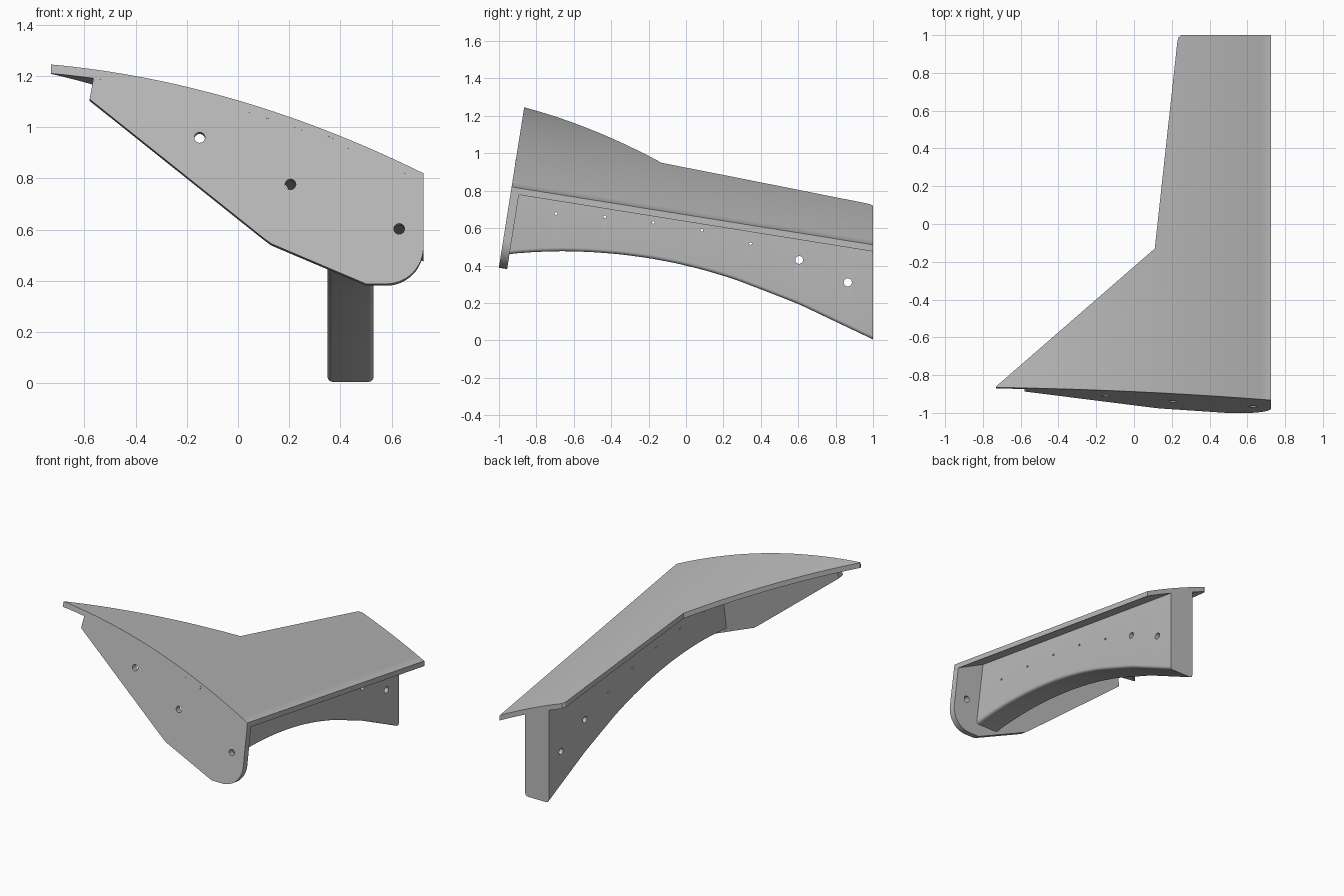
import bpy, bmesh, math
from mathutils import Vector, Matrix

cube = bpy.data.objects.get("Cube")
if cube:
    bpy.data.objects.remove(cube, do_unlink=True)

grey = bpy.data.materials.new("plain grey")
grey.use_nodes = True
COLOUR = (0.5, 0.5, 0.5, 1)
grey.diffuse_color = COLOUR
grey.node_tree.nodes["Principled BSDF"].inputs["Base Color"].default_value = COLOUR

AXIS = Vector((0, 0.987, -0.158))    # sloping direction the sheet runs along
SHEET = 0.035                        # sheet thickness
PLATE = 0.045                        # front plate thickness


def crown(x):
    """Height of the curved top where it meets the front plane."""
    return 1.105 - 0.293 * x - 0.138 * x * x


def front(x, z):
    """Point on the tilted front plane."""
    return Vector((x, -1.062 + 0.158 * z, z))


def top_z(x, y, drop=0):
    z = crown(x) - drop
    return z - 0.16 * (y - front(x, z).y)


def lerp(points, v):
    for (a, p), (b, q) in zip(points, points[1:]):
        if v <= b:
            return p + (q - p) * (v - a) / (b - a)
    return points[-1][1]


def make(name, bm):
    bmesh.ops.recalc_face_normals(bm, faces=bm.faces)
    mesh = bpy.data.meshes.new(name)
    bm.to_mesh(mesh)
    bm.free()
    mesh.materials.append(grey)
    ob = bpy.data.objects.new(name, mesh)
    bpy.context.collection.objects.link(ob)
    return ob


def loft(name, rings):
    """Skin closed rings of points and cap both ends."""
    bm = bmesh.new()
    rows = [[bm.verts.new(p) for p in ring] for ring in rings]
    n = len(rows[0])
    for a, b in zip(rows, rows[1:]):
        for i in range(n):
            j = (i + 1) % n
            bm.faces.new((a[i], a[j], b[j], b[i]))
    bm.faces.new(rows[0])
    bm.faces.new(rows[-1])
    return make(name, bm)


def drill(ob, holes, direction):
    """Cut round holes, given as (centre, radius), through a part."""
    bm = bmesh.new()
    turn = direction.to_track_quat('Z', 'Y').to_matrix().to_4x4()
    for centre, r in holes:
        bmesh.ops.create_cone(bm, cap_ends=True, segments=24, radius1=r, radius2=r,
                              depth=0.4, matrix=Matrix.Translation(centre) @ turn)
    cutter = make("hole_cutter", bm)
    cutter.hide_render = True
    mod = ob.modifiers.new("holes", 'BOOLEAN')
    mod.operation = 'DIFFERENCE'
    mod.solver = 'EXACT'
    mod.object = cutter
    bpy.context.view_layer.objects.active = ob
    bpy.ops.object.modifier_apply(modifier=mod.name)
    bpy.data.objects.remove(cutter, do_unlink=True)


# Curved top sheet: cross-sections at steps of x, rear edge follows the outline
rear = [(-0.73, -0.86), (0.11, -0.13), (0.23, 0.97), (0.236, 0.988), (0.25, 1.0), (0.725, 1.0)]
xs = {x for x, _ in rear} | {-0.73 + 1.455 * i / 30 for i in range(31)}
rings = []
for x in sorted(xs):
    z, y = crown(x), lerp(rear, x)
    rings.append([front(x, z), Vector((x, y, top_z(x, y))),
                  Vector((x, y, top_z(x, y, SHEET))), front(x, z - SHEET)])
top_sheet = loft("top_sheet", rings)

# Front plate: outline on the tilted plane, given thickness along the sheet
outline = [(-0.565, crown(-0.565) - SHEET), (-0.58, 1.11), (0.10, 0.567),
           (0.13, 0.545), (0.5, 0.388)]
outline += [(0.58 + 0.145 * math.sin(a), 0.533 - 0.145 * math.cos(a))
            for a in [math.pi / 2 * i / 12 for i in range(13)]]
outline += [(x, crown(x) - SHEET) for x in [0.725 - 1.29 * i / 24 for i in range(24)]]
base = [front(x, z) for x, z in outline]
front_plate = loft("front_plate", [base, [p + AXIS * PLATE for p in base]])
drill(front_plate, [(front(x, z), 0.021) for x, z in
                    [(-0.15, 0.96), (0.205, 0.777), (0.63, 0.603)]], AXIS)

# Deep rib under the sheet, with an arched and rounded lower edge
X1, X2, R = 0.35, 0.53, 0.02
arch = [(-1.0, 0.452), (-0.95, 0.462), (-0.8, 0.473), (-0.65, 0.477), (-0.5, 0.472),
        (-0.35, 0.46), (-0.2, 0.44), (-0.05, 0.412), (0.1, 0.375), (0.25, 0.33),
        (0.4, 0.273), (0.6, 0.195), (0.8, 0.1), (1.0, 0.005)]
corner = [math.pi / 2 * i / 5 for i in range(6)]
rings = []
for i in range(41):
    y = -0.96 + 1.96 * i / 40
    low = lerp(arch, y)
    ring = [Vector((X1, y, top_z(X1, y, 0.02))), ]
    ring += [Vector((X1 + R - R * math.cos(a), y, low + R - R * math.sin(a))) for a in corner]
    ring += [Vector((X2 - R + R * math.sin(a), y, low + R - R * math.cos(a))) for a in corner]
    ring += [Vector((X2, y, top_z(X2, y, 0.02)))]
    if i == 0:      # first section lies inside the tilted front plate
        ring = [front(p.x, p.z) + AXIS * 0.02 for p in ring]
    rings.append(ring)
rib = loft("rib", rings)
holes = [(0.605, 0.43, 0.021), (0.865, 0.31, 0.022)]
holes += [(-0.695 + 0.26 * i, z, 0.007) for i, z in enumerate([0.678, 0.66, 0.63, 0.588, 0.517])]
drill(rib, [(Vector((0.44, y, z)), r) for y, z, r in holes], Vector((1, 0, 0)))

# Smooth curves, keep hard edges
bpy.ops.object.select_all(action='DESELECT')
for ob in (top_sheet, front_plate, rib):
    ob.select_set(True)
bpy.context.view_layer.objects.active = rib
bpy.ops.object.shade_smooth_by_angle(angle=math.radians(30))
